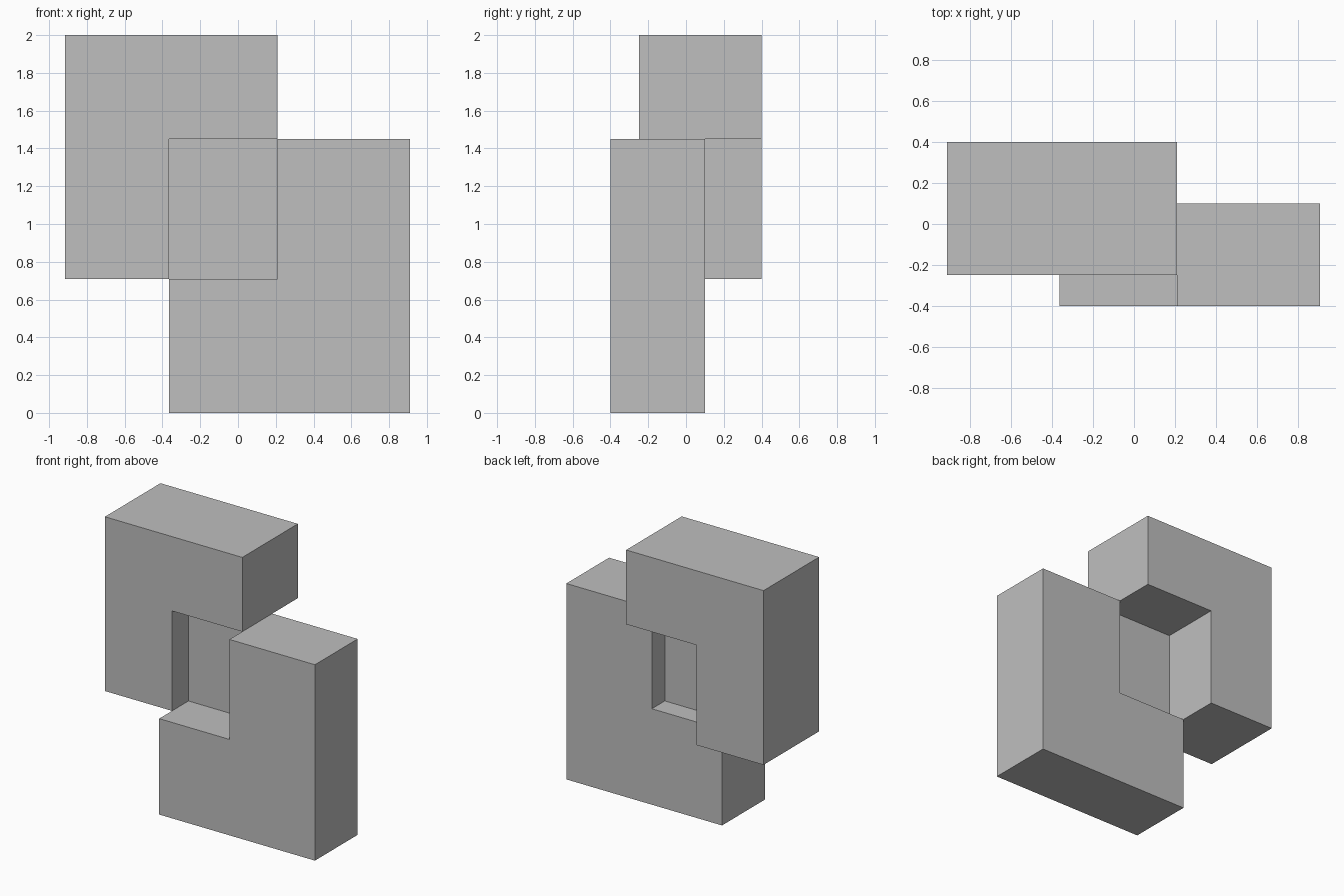
import bpy
import bmesh

default = bpy.data.objects.get("Cube")
if default:
    bpy.data.objects.remove(default, do_unlink=True)

grey = bpy.data.materials.new("plain grey")
grey.use_nodes = True
colour = (0.52, 0.52, 0.52, 1)
grey.diffuse_color = colour
grey.node_tree.nodes["Principled BSDF"].inputs["Base Color"].default_value = colour


def extrude_profile(name, outline, front, back):
    """Extrude an outline in x and z from front to back along y."""
    bm = bmesh.new()
    face = bm.faces.new([bm.verts.new((x, front, z)) for x, z in outline])
    result = bmesh.ops.extrude_face_region(bm, geom=[face])
    moved = [v for v in result["geom"] if isinstance(v, bmesh.types.BMVert)]
    bmesh.ops.translate(bm, verts=moved, vec=(0, back - front, 0))
    bmesh.ops.recalc_face_normals(bm, faces=bm.faces)
    mesh = bpy.data.meshes.new(name)
    bm.to_mesh(mesh)
    bm.free()
    mesh.materials.append(grey)
    obj = bpy.data.objects.new(name, mesh)
    bpy.context.collection.objects.link(obj)
    return obj


# Outer limits and the shared opening
left, right, top = -0.915, 0.91, 2.0
x0, x1, z0, z1 = -0.365, 0.21, 0.71, 1.45

# Upper block, with its lower corner notched
extrude_profile("upper_block", [(left, z0), (x0, z0), (x0, z1), (x1, z1),
                                (x1, top), (left, top)], -0.25, 0.4)

# Lower block, with its upper corner notched
extrude_profile("lower_block", [(x0, 0), (right, 0), (right, z1), (x1, z1),
                                (x1, z0), (x0, z0)], -0.4, 0.1)

# Thin panel closing the opening between the blocks
extrude_profile("middle_panel", [(x0, z0), (x1, z0), (x1, z1), (x0, z1)],
                -0.058, -0.052)
